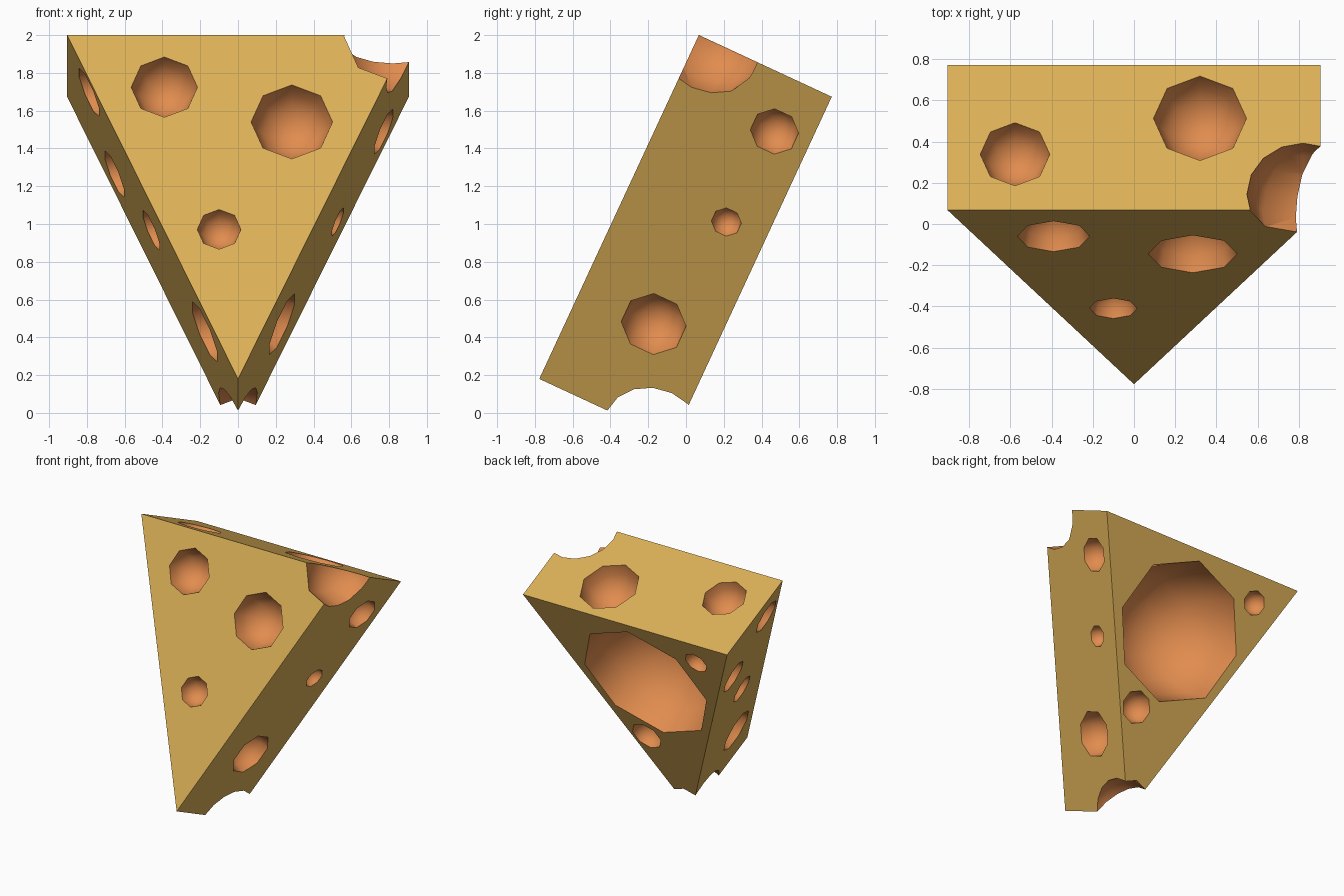
import bpy, bmesh, math
from mathutils import Matrix, Vector

if "Cube" in bpy.data.objects:
    bpy.data.objects.remove(bpy.data.objects["Cube"])

# Wedge frame: x across, v up the slope, n out of the front face
LENGTH, HALF, DEPTH = 2.007, 0.905, 0.776
V = Vector((0, 0.421, 0.907)).normalized()
N = Vector((0, -V.z, V.y))
X = Vector((1, 0, 0))
FRAME = Matrix.Translation((0, -0.777, 0.18)) @ Matrix((X, V, N)).transposed().to_4x4()


def material(name, rgb):
    m = bpy.data.materials.new(name)
    m.diffuse_color = (*rgb, 1)
    m.use_nodes = True
    m.node_tree.nodes["Principled BSDF"].inputs["Base Color"].default_value = m.diffuse_color
    return m


rind = material("cheese_yellow", (0.71, 0.43, 0.095))
inner = material("hole_orange", (0.76, 0.265, 0.078))


def add_object(name, bm, mats):
    bmesh.ops.recalc_face_normals(bm, faces=bm.faces)
    me = bpy.data.meshes.new(name)
    bm.to_mesh(me)
    bm.free()
    for m in mats:
        me.materials.append(m)
    ob = bpy.data.objects.new(name, me)
    ob.matrix_world = FRAME
    bpy.context.collection.objects.link(ob)
    return ob


# Triangular wedge
bm = bmesh.new()
face = bm.faces.new([bm.verts.new(p) for p in ((0, 0, 0), (HALF, LENGTH, 0), (-HALF, LENGTH, 0))])
ext = bmesh.ops.extrude_face_region(bm, geom=[face])
bmesh.ops.translate(bm, vec=(0, 0, -DEPTH),
                    verts=[g for g in ext["geom"] if isinstance(g, bmesh.types.BMVert)])
cheese = add_object("cheese_wedge", bm, [rind, inner])
cutters = []


def hole(center, radius, normal, up, turn=0.0):
    """Low-sided sphere whose pole points along the face normal."""
    n, u = Vector(normal).normalized(), Vector(up).normalized()
    rot = Matrix((u, n.cross(u), n)).transposed().to_4x4()
    pos = Vector(center) + n * 0.002
    bm = bmesh.new()
    bmesh.ops.create_uvsphere(bm, u_segments=8, v_segments=8, radius=radius,
                              matrix=Matrix.Translation(pos) @ rot @ Matrix.Rotation(turn, 4, "Z"))
    for f in bm.faces:
        f.smooth = True
    ob = add_object("hole_cutter", bm, [inner])
    ob.hide_render = True
    cutters.append(ob)
    mod = cheese.modifiers.new("hole", "BOOLEAN")
    mod.operation, mod.solver, mod.object = "DIFFERENCE", "EXACT", ob
    mod.material_mode = "TRANSFER"


# Front holes (x, v, radius)
for x, v, r in ((-0.39, 1.703, 0.176), (0.285, 1.50, 0.216), (-0.10, 0.873, 0.116)):
    hole((x, v, 0), r, (0, 0, 1), (0, 1, 0))
# Back holes, including the big hollow
for x, v, r in ((0, 1.39, 0.54), (-0.567, 1.80, 0.094), (0.18, 0.748, 0.125)):
    hole((x, v, -DEPTH), r, (0, 0, -1), (0, 1, 0))
# Top holes (x, depth, radius)
for x, w, r in ((-0.577, 0.298, 0.169), (0.32, 0.49, 0.226)):
    hole((x, LENGTH, -w), r, (0, 1, 0), (1, 0, 0))
# Side holes (v, depth, radius)
SIDES = {
    1: ((0.518, 0.427, 0.175), (1.17, 0.549, 0.081), (1.712, 0.578, 0.13)),
    -1: ((1.749, 0.166, 0.137), (1.451, 0.55, 0.134), (1.018, 0.326, 0.114), (0.392, 0.25, 0.172)),
}
for s, holes in SIDES.items():
    for v, w, r in holes:
        hole((s * v * HALF / LENGTH, v, -w), r, (s * LENGTH, -HALF, 0),
             (s * HALF, LENGTH, 0), math.pi / 8)
# Bites from the top corner and the bottom tip
hole((0.82, 2.0, -0.085), 0.275, (0, 0, 1), (0, 1, 0))
hole((0, 0, -0.67), 0.27, (0, 0, 1), (0, 1, 0))

# Bake the cuts and drop the cutters
dg = bpy.context.evaluated_depsgraph_get()
baked = bpy.data.meshes.new_from_object(cheese.evaluated_get(dg))
cheese.modifiers.clear()
cheese.data = baked
for c in cutters:
    bpy.data.objects.remove(c)
